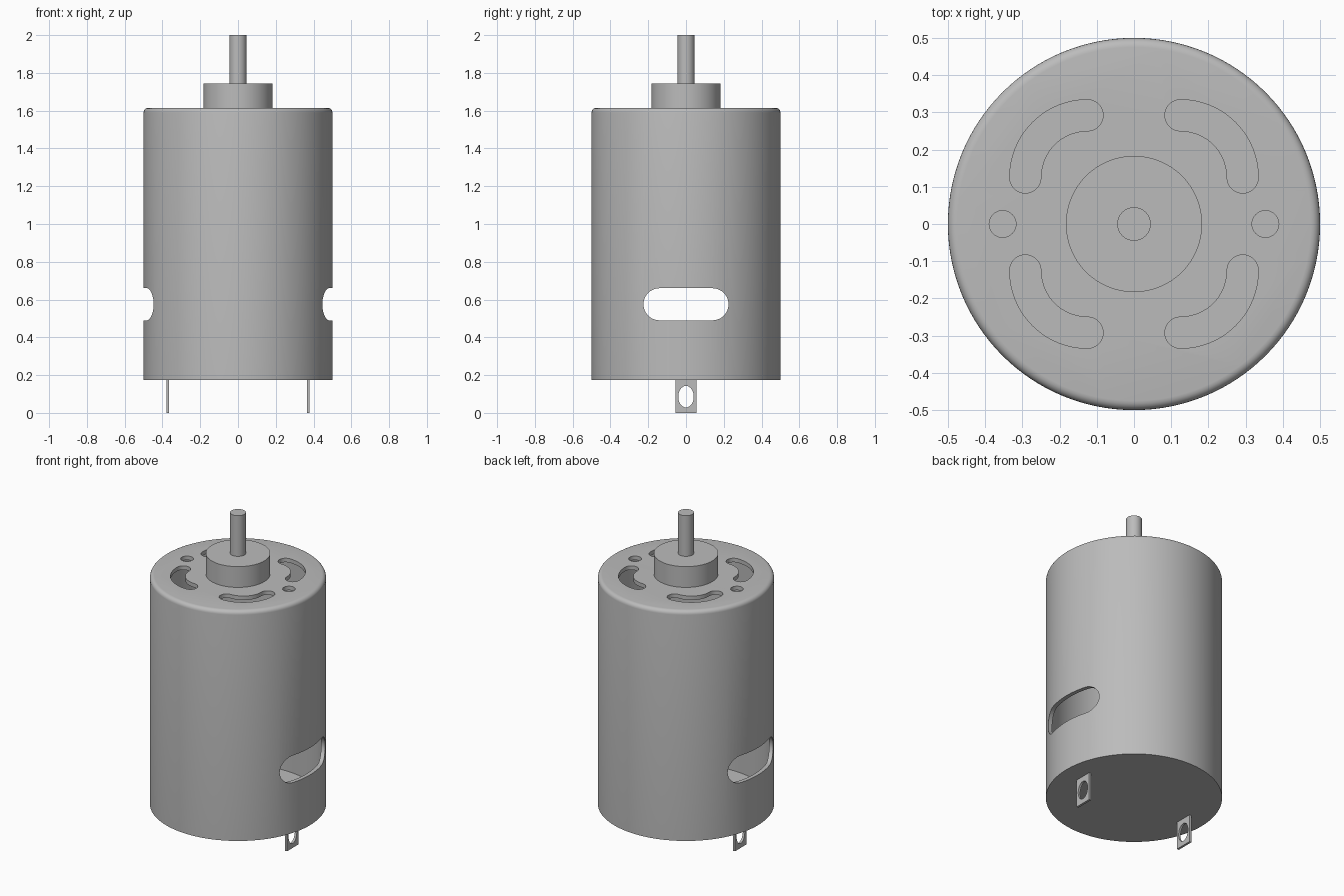
import bpy, bmesh
from math import sin, cos, pi, radians
from mathutils import Matrix, Vector

if "Cube" in bpy.data.objects:
    bpy.data.objects.remove(bpy.data.objects["Cube"])

steel = bpy.data.materials.new("grey steel")
steel.use_nodes = True
grey = (0.5, 0.5, 0.5, 1)
steel.diffuse_color = grey
steel.node_tree.nodes["Principled BSDF"].inputs["Base Color"].default_value = grey


def add_object(name, bm):
    bmesh.ops.recalc_face_normals(bm, faces=bm.faces)
    mesh = bpy.data.meshes.new(name)
    bm.to_mesh(mesh)
    bm.free()
    mesh.materials.append(steel)
    obj = bpy.data.objects.new(name, mesh)
    bpy.context.collection.objects.link(obj)
    return obj


def prism(name, outline, low, high, matrix=Matrix()):
    """Extrude a flat outline from low to high along local z."""
    bm = bmesh.new()
    face = bm.faces.new([bm.verts.new((u, v, low)) for u, v in outline])
    top = bmesh.ops.extrude_face_region(bm, geom=[face])["geom"]
    bmesh.ops.translate(bm, vec=(0, 0, high - low),
                        verts=[v for v in top if isinstance(v, bmesh.types.BMVert)])
    bm.transform(matrix)
    return add_object(name, bm)


def arc(cx, cy, rx, start, end, steps, ry=None):
    angles = [radians(start + (end - start) * i / steps) for i in range(steps + 1)]
    return [(cx + rx * cos(a), cy + (ry or rx) * sin(a)) for a in angles]


def circle(r, cx=0, cy=0, steps=48, ry=None):
    return arc(cx, cy, r, 0, 360, steps, ry)[:-1]


def cut(target, cutter):
    cutter.hide_render = True
    mod = target.modifiers.new("cut", "BOOLEAN")
    mod.operation, mod.solver, mod.object = "DIFFERENCE", "EXACT", cutter
    bpy.context.view_layer.objects.active = target
    bpy.ops.object.modifier_apply(modifier=mod.name)
    bpy.data.objects.remove(cutter)


def smooth(obj):
    bpy.ops.object.select_all(action="DESELECT")
    obj.select_set(True)
    bpy.context.view_layer.objects.active = obj
    bpy.ops.object.shade_smooth_by_angle(angle=radians(30))


BASE, TOP, WALL = 0.175, 1.615, 0.025
# local z points along world x, local x along world y, local y along world z
SIDEWAYS = Matrix(((0, 0, 1, 0), (1, 0, 0, 0), (0, 1, 0, 0), (0, 0, 0, 1)))

# Can with a rounded top rim
can = prism("motor_can", circle(0.5, steps=128), BASE, TOP)
bm = bmesh.new()
bm.from_mesh(can.data)
rim = [e for e in bm.edges if all(v.co.z > TOP - 0.001 for v in e.verts)]
bmesh.ops.bevel(bm, geom=rim, offset=0.025, segments=5, profile=0.5, affect="EDGES")
bm.to_mesh(can.data)
bm.free()

# Hollow interior
cut(can, prism("cavity", circle(0.5 - WALL, steps=128), BASE + WALL, TOP - WALL))

# Window through both sides
window = arc(0.14, 0.575, 0.085, -90, 90, 20) + arc(-0.14, 0.575, 0.085, 90, 270, 20)
cut(can, prism("window_cutter", window, -1, 1, SIDEWAYS))

# Curved vents and screw holes in the top
bend, radius, half = 0.125, 0.167, 0.042
vent = (arc(bend, bend, radius + half, 0, 90, 20)
        + arc(bend, bend + radius, half, 90, 270, 16)[1:]
        + arc(bend, bend, radius - half, 90, 0, 20)[1:]
        + arc(bend + radius, bend, half, 180, 360, 16)[1:-1])
for sx in (-1, 1):
    for sy in (-1, 1):
        cut(can, prism("vent_cutter", [(sx * x, sy * y) for x, y in vent], TOP - 0.1, TOP + 0.1))
    cut(can, prism("hole_cutter", circle(0.036, sx * 0.353, steps=32), TOP - 0.1, TOP + 0.1))
smooth(can)

# Bearing boss and shaft
smooth(prism("bearing_boss", circle(0.183, steps=64), TOP - 0.01, 1.745))
smooth(prism("shaft", circle(0.045), 1.73, 2.0))

# Terminals with oval eyes
for side, sx in (("left", 1), ("right", -1)):
    plate = [(-0.056, 0), (0.056, 0), (0.056, BASE + 0.005), (-0.056, BASE + 0.005)]
    x = sx * 0.372
    tab = prism(side + "_terminal", plate, x - 0.007, x + 0.007, SIDEWAYS)
    cut(tab, prism("eye_cutter", circle(0.041, 0, 0.086, 40, 0.057), x - 0.1, x + 0.1, SIDEWAYS))
    smooth(tab)
